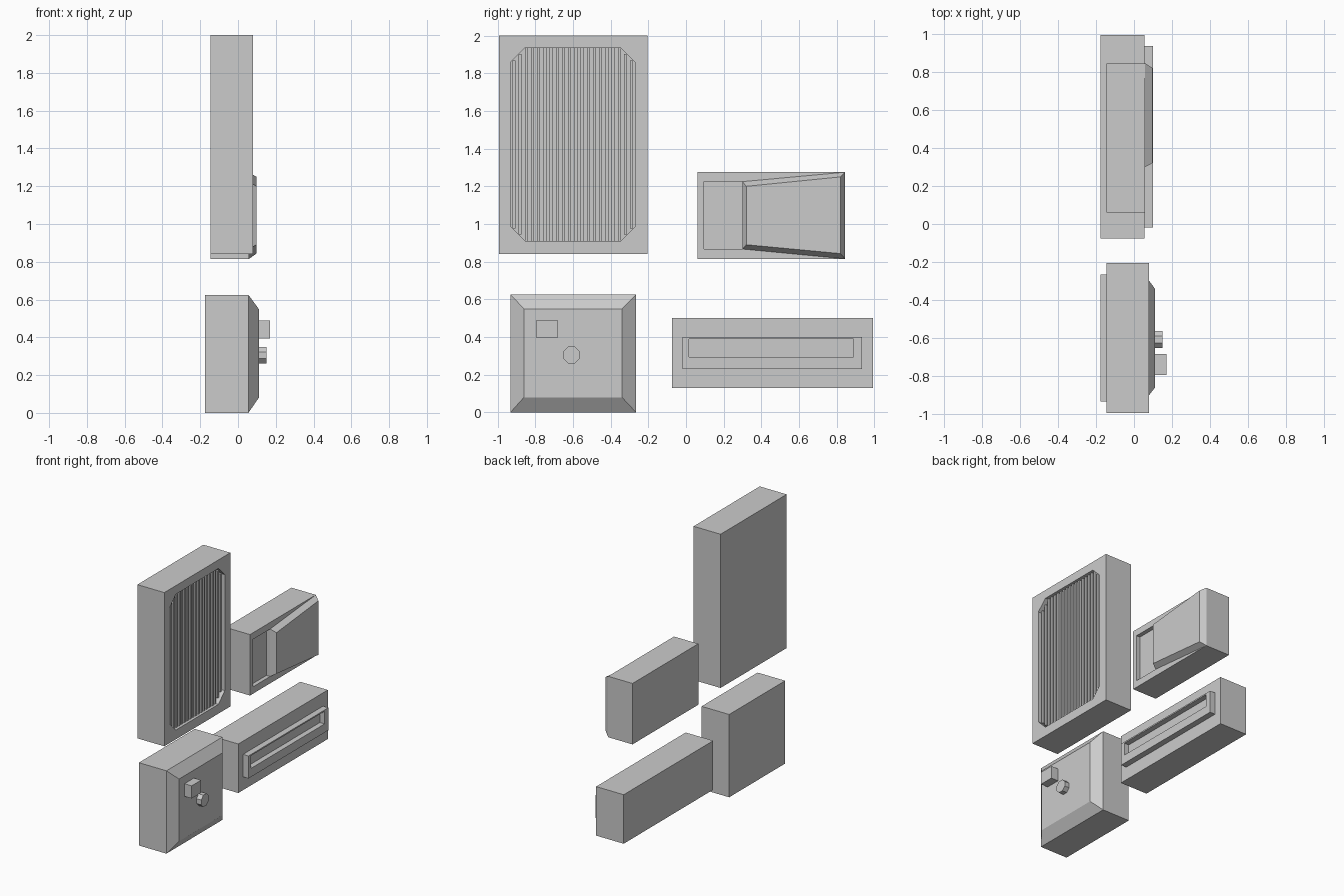
import bpy, bmesh, math

if "Cube" in bpy.data.objects:
    bpy.data.objects.remove(bpy.data.objects["Cube"])


def prism(name, outline, x0, x1, front=None):
    """Loft a (y, z) outline from x0 to x1, optionally to a different front outline."""
    bm = bmesh.new()
    back = [bm.verts.new((x0, y, z)) for y, z in outline]
    fore = [bm.verts.new((x1, y, z)) for y, z in (front or outline)]
    bm.faces.new(back)
    bm.faces.new(fore)
    n = len(back)
    for i in range(n):
        j = (i + 1) % n
        bm.faces.new((back[i], back[j], fore[j], fore[i]))
    bmesh.ops.recalc_face_normals(bm, faces=bm.faces)
    me = bpy.data.meshes.new(name)
    bm.to_mesh(me)
    bm.free()
    ob = bpy.data.objects.new(name, me)
    bpy.context.collection.objects.link(ob)
    return ob


def rect(y0, y1, z0, z1):
    return [(y0, z0), (y1, z0), (y1, z1), (y0, z1)]


def chamfered(y0, y1, z0, z1, c):
    return [(y0 + c, z0), (y1 - c, z0), (y1, z0 + c), (y1, z1 - c),
            (y1 - c, z1), (y0 + c, z1), (y0, z1 - c), (y0, z0 + c)]


def recess(ob, outline, floor):
    """Cut a pocket from the front down to x = floor."""
    cutter = prism("pocket_cutter", outline, floor, 0.5)
    cutter.hide_render = True
    mod = ob.modifiers.new("pocket", 'BOOLEAN')
    mod.operation = 'DIFFERENCE'
    mod.solver = 'EXACT'
    mod.object = cutter
    bpy.context.view_layer.objects.active = ob
    bpy.ops.object.modifier_apply(modifier=mod.name)
    bpy.data.objects.remove(cutter)


# Tall vent housing with a chamfered opening
Y0, Y1, Z0, Z1, C = -0.93, -0.272, 0.91, 1.935, 0.075
vent = prism("vent_housing", rect(-0.993, -0.205, 0.84, 2.0), -0.145, 0.08)
recess(vent, chamfered(Y0, Y1, Z0, Z1, C), 0.02)

# Vertical vent slats, shortened at the chamfered corners
count = 20
pitch = (Y1 - Y0) / count
for i in range(count):
    y = Y0 + pitch * (i + 0.5)
    cut = max(0, C - min(y - Y0, Y1 - y) + 0.008)
    prism(f"vent_slat_{i + 1}", rect(y - 0.008, y + 0.008, Z0 + cut, Z1 - cut), 0.015, 0.06)

# Square control box with bevelled front, button and knob
face = rect(-0.86, -0.34, 0.08, 0.55)
base = rect(-0.932, -0.265, 0.0, 0.625)
prism("control_box", base, -0.175, 0.055)
prism("control_bevel", base, 0.055, 0.11, face)
prism("control_button", rect(-0.795, -0.683, 0.395, 0.49), 0.10, 0.17)
knob = [(-0.608 + 0.048 * math.cos(math.tau * (i + 0.5) / 8),
         0.305 + 0.048 * math.sin(math.tau * (i + 0.5) / 8)) for i in range(8)]
prism("control_knob", knob, 0.10, 0.15)

# Long slot box with raised slotted rim
prism("slot_box", rect(-0.075, 0.993, 0.13, 0.50), -0.175, 0.055)
rim = prism("slot_rim", rect(-0.018, 0.935, 0.23, 0.40), 0.05, 0.10)
recess(rim, rect(0.015, 0.89, 0.295, 0.39), 0.06)

# Hatch box with shallow pocket and flared raised panel
hatch = prism("hatch_box", rect(0.06, 0.845, 0.815, 1.275), -0.145, 0.058)
recess(hatch, rect(0.095, 0.30, 0.867, 1.225), 0.027)
prism("hatch_panel",
      [(0.30, 0.867), (0.845, 0.815), (0.845, 1.275), (0.30, 1.225)], 0.058, 0.097,
      [(0.32, 0.89), (0.82, 0.843), (0.82, 1.25), (0.32, 1.20)])
